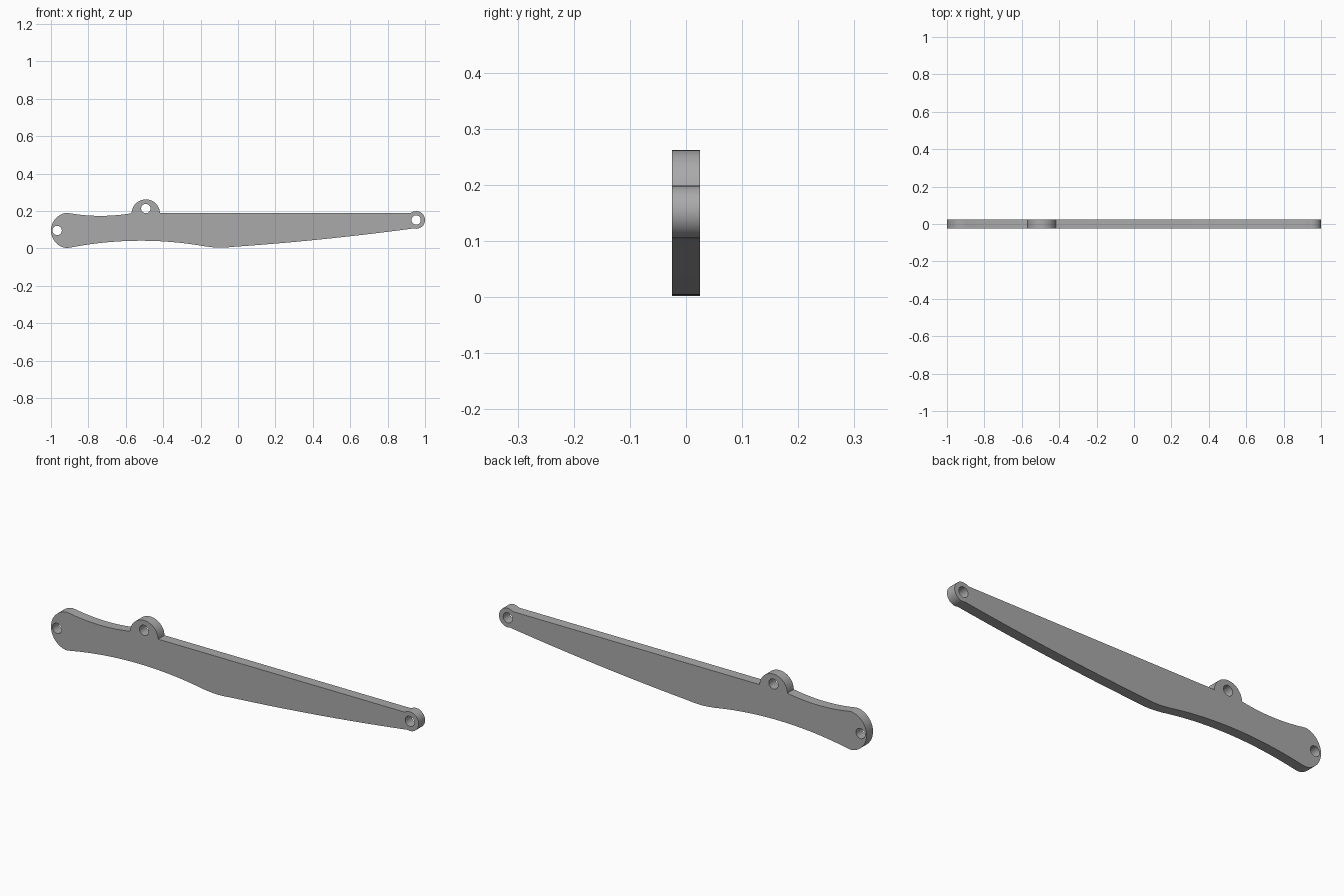
import bpy, bmesh
from math import sin, cos, radians, pi
from mathutils import Matrix

cube = bpy.data.objects.get("Cube")
if cube:
    bpy.data.objects.remove(cube, do_unlink=True)

HALF_THICKNESS = 0.025
HOLE_RADIUS = 0.025


def arc(cx, cz, r, start, end, steps=24):
    """Points on a circle, angles in degrees."""
    angles = [radians(start + (end - start) * i / steps) for i in range(steps + 1)]
    return [(cx + r * cos(a), cz + r * sin(a)) for a in angles]


def bow(p, q, sag, steps=20):
    """Shallow curve from p to q, lifted by sag at the middle."""
    pts = []
    for i in range(steps + 1):
        t = i / steps
        pts.append((p[0] + (q[0] - p[0]) * t,
                    p[1] + (q[1] - p[1]) * t + 4 * sag * t * (1 - t)))
    return pts


def add_loop(curve, pts):
    spline = curve.splines.new('POLY')
    spline.points.add(len(pts) - 1)
    for point, (x, z) in zip(spline.points, pts):
        point.co = (x, z, 0, 1)
    spline.use_cyclic_u = True


# Outline, clockwise from the lower left
outline = arc(-0.905, 0.096, 0.095, 262, 98)               # rounded wide end
outline += bow((-0.9, 0.188), (-0.569, 0.188), -0.014)     # dipped top edge
outline += arc(-0.493, 0.186, 0.076, 178, 0)               # pivot lug
outline += [(-0.417, 0.19), (0.924, 0.19)]                 # straight top edge
outline += arc(0.953, 0.152, 0.047, 122, -90)              # rounded narrow end
outline += bow((0.94, 0.107), (-0.03, 0.008), -0.008)      # lower tapered edge
outline += bow((-0.04, 0.007), (-0.16, 0.009), -0.004, 6)  # belly
outline += bow((-0.17, 0.01), (-0.9, 0.004), 0.034)        # hollow lower edge

curve = bpy.data.curves.new("arm_profile", 'CURVE')
curve.dimensions = '2D'
curve.fill_mode = 'BOTH'
curve.extrude = HALF_THICKNESS
add_loop(curve, outline)

# Pin holes
for x, z in [(-0.967, 0.096), (-0.493, 0.213), (0.952, 0.152)]:
    add_loop(curve, arc(x, z, HOLE_RADIUS, 0, 345, 23))

# Turn the profile into an upright mesh plate
profile = bpy.data.objects.new("arm_profile", curve)
bpy.context.collection.objects.link(profile)
bpy.context.view_layer.update()
depsgraph = bpy.context.evaluated_depsgraph_get()
mesh = bpy.data.meshes.new_from_object(profile.evaluated_get(depsgraph))
bpy.data.objects.remove(profile, do_unlink=True)

bm = bmesh.new()
bm.from_mesh(mesh)
bmesh.ops.remove_doubles(bm, verts=bm.verts, dist=0.0005)
bmesh.ops.transform(bm, matrix=Matrix.Rotation(pi / 2, 4, 'X'), verts=bm.verts)
bmesh.ops.recalc_face_normals(bm, faces=bm.faces)
bm.to_mesh(mesh)
bm.free()

# Plain grey metal
grey = bpy.data.materials.new("grey_metal")
grey.use_nodes = True
colour = (0.4, 0.4, 0.4, 1)
grey.diffuse_color = colour
grey.node_tree.nodes["Principled BSDF"].inputs["Base Color"].default_value = colour
mesh.materials.clear()
mesh.materials.append(grey)

arm = bpy.data.objects.new("lever_arm", mesh)
bpy.context.collection.objects.link(arm)
bpy.ops.object.select_all(action='DESELECT')
arm.select_set(True)
bpy.context.view_layer.objects.active = arm
bpy.ops.object.shade_smooth_by_angle(angle=radians(30))
